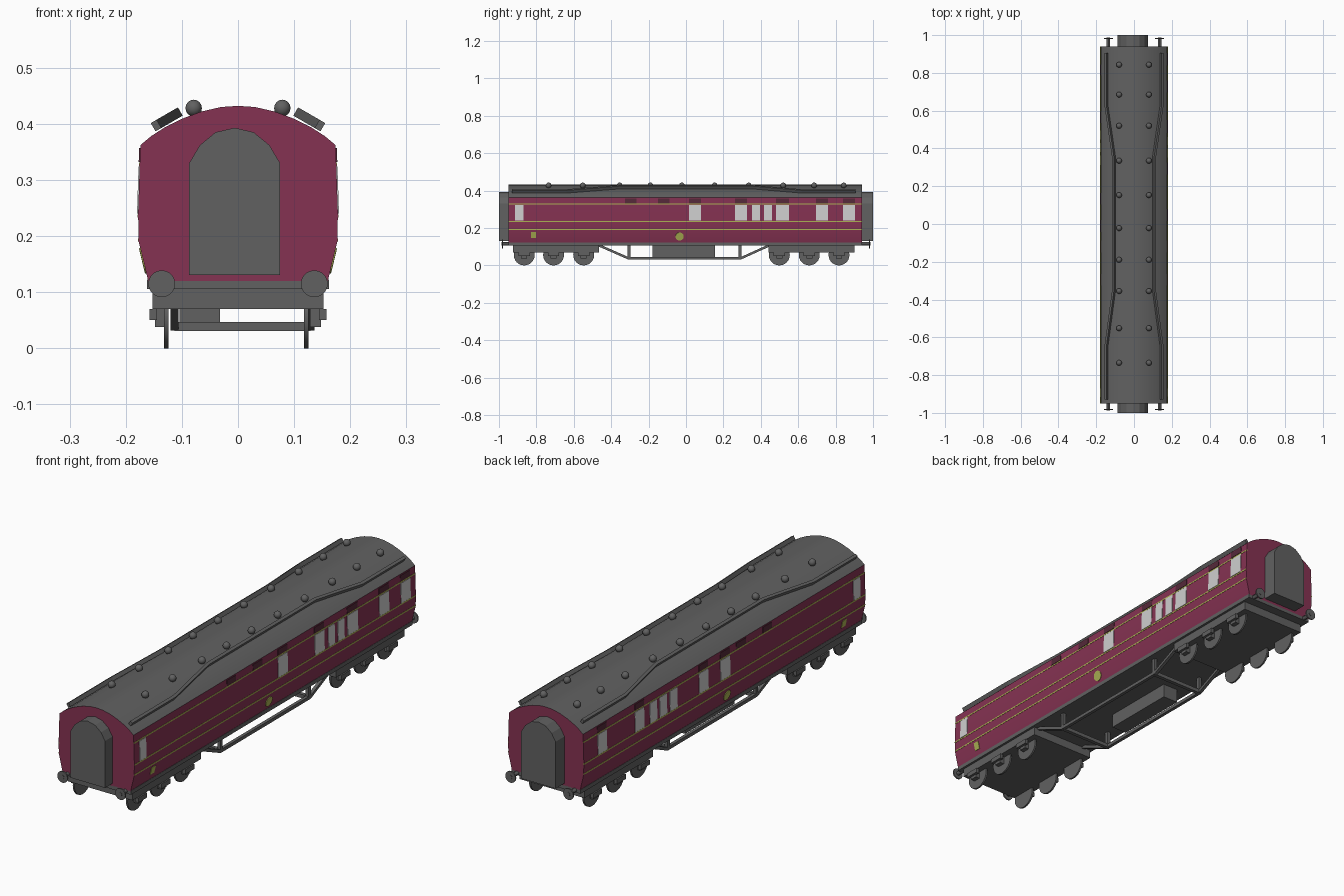
import bpy, bmesh, math
from mathutils import Vector, Matrix

if "Cube" in bpy.data.objects:
    bpy.data.objects.remove(bpy.data.objects["Cube"])


def material(name, r, g, b):
    m = bpy.data.materials.new(name)
    m.diffuse_color = (r, g, b, 1)
    m.use_nodes = True
    m.node_tree.nodes["Principled BSDF"].inputs["Base Color"].default_value = m.diffuse_color
    return m


MAROON = material("maroon", 0.235, 0.032, 0.085)
GREY = material("dark grey", 0.12, 0.12, 0.12)
GLASS = material("pale window", 0.62, 0.62, 0.62)
YELLOW = material("yellow lining", 0.42, 0.45, 0.09)
VENT = material("dark maroon", 0.09, 0.022, 0.04)


def finish(bm, name, *mats, smooth=False):
    bmesh.ops.recalc_face_normals(bm, faces=bm.faces)
    me = bpy.data.meshes.new(name)
    bm.to_mesh(me)
    bm.free()
    ob = bpy.data.objects.new(name, me)
    bpy.context.collection.objects.link(ob)
    for m in mats:
        me.materials.append(m)
    if smooth:
        bpy.ops.object.select_all(action='DESELECT')
        ob.select_set(True)
        bpy.context.view_layer.objects.active = ob
        bpy.ops.object.shade_smooth_by_angle(angle=math.radians(30))
    return ob


def add_box(bm, x0, x1, y0, y1, z0, z1):
    mat = Matrix.Translation(((x0 + x1) / 2, (y0 + y1) / 2, (z0 + z1) / 2)) @ \
        Matrix.Diagonal((x1 - x0, y1 - y0, z1 - z0, 1))
    bmesh.ops.create_cube(bm, size=1, matrix=mat)


def box(name, mat, *dims):
    bm = bmesh.new()
    add_box(bm, *dims)
    return finish(bm, name, mat)


def add_cyl(bm, axis, centre, r, length, seg):
    rot = Matrix.Rotation(math.pi / 2, 4, 'Y' if axis == 'X' else 'X')
    bmesh.ops.create_cone(bm, cap_ends=True, segments=seg, radius1=r, radius2=r,
                          depth=length, matrix=Matrix.Translation(centre) @ rot)


def prism(profile, y0, y1):
    """Extrude an XZ outline along y."""
    bm = bmesh.new()
    f = bm.faces.new([bm.verts.new((x, y0, z)) for x, z in profile])
    ext = bmesh.ops.extrude_face_region(bm, geom=[f])
    bmesh.ops.translate(bm, vec=(0, y1 - y0, 0),
                        verts=[v for v in ext["geom"] if isinstance(v, bmesh.types.BMVert)])
    return bm


def sweep(bm, path, side_dir, half_w, half_h):
    """Sweep a rectangular section along a path."""
    side = Vector(side_dir).normalized()
    up = side.cross(Vector((0, 1, 0))).normalized()
    rings = [[bm.verts.new(Vector(p) + side * a * half_w + up * b * half_h)
              for a, b in ((1, 1), (1, -1), (-1, -1), (-1, 1))] for p in path]
    for a, b in zip(rings, rings[1:]):
        for i in range(4):
            j = (i + 1) % 4
            bm.faces.new((a[i], a[j], b[j], b[i]))
    bm.faces.new(rings[0])
    bm.faces.new(rings[-1][::-1])


# body shell: sides and ends maroon, roof grey
Y0, Y1 = -0.95, 0.94
SIDE = [(0.160, 0.12), (0.177, 0.19), (0.178, 0.24), (0.174, 0.362)]
ROOF = [(0.155, 0.378), (0.13, 0.394), (0.10, 0.409), (0.065, 0.422), (0.03, 0.43)]
half = SIDE + ROOF
bm = prism(half + [(0, 0.432)] + [(-x, z) for x, z in reversed(half)], Y0, Y1)
bm.normal_update()
for f in bm.faces:
    on_end = abs(f.normal.y) > 0.5
    f.material_index = int(not on_end and f.calc_center_median().z > 0.363)
finish(bm, "coach_body", MAROON, GREY, smooth=True)


def side_x(z):
    for (xa, za), (xb, zb) in zip(SIDE, SIDE[1:]):
        if z <= zb:
            return xa + (xb - xa) * (z - za) / (zb - za)
    return SIDE[-1][0]


def plates(name, mat, s, spans, z0, z1, t=0.002):
    """Thin plates lying on the body side s, one per y span."""
    bm = bmesh.new()
    for y0, y1 in spans:
        vs = [bm.verts.new((s * (side_x(z) + d), y, z))
              for z in (z0, z1) for y in (y0, y1) for d in (-0.003, t)]
        bmesh.ops.convex_hull(bm, input=vs)
    return finish(bm, name, mat)


# windows, roof-line vents, lining and crests for each side
right = [(-0.914, -0.87), (0.016, 0.08), (0.262, 0.326), (0.353, 0.396),
         (0.417, 0.46), (0.481, 0.551), (0.695, 0.76), (0.84, 0.904)]
left = [(-0.916, -0.87), (-0.043, 0.022), (0.104, 0.165), (0.312, 0.362),
        (0.382, 0.43), (0.448, 0.496), (0.534, 0.595), (0.785, 0.845)]
for s, label, wins in ((1, "right", right), (-1, "left", left)):
    plates(label + "_windows", GLASS, s, wins, 0.24, 0.324)
    wide = [w for w in wins if w[1] - w[0] > 0.055]
    plates(label + "_vents", VENT, s, wide + [(-0.325, -0.265), (-0.15, -0.088)], 0.332, 0.357)
    for i, z in enumerate((0.193, 0.236, 0.328)):
        plates(f"{label}_lining_{i}", YELLOW, s, [(Y0, Y1)], z - 0.0028, z + 0.0028, 0.001)
    plates(label + "_number_plate", YELLOW, s, [(-0.83, -0.802)], 0.146, 0.179)
    bm = bmesh.new()
    add_cyl(bm, 'X', (0, 0, 0), 0.022, 0.005, 20)
    tilt = math.atan2(0.017, 0.07)
    bmesh.ops.transform(bm, verts=bm.verts, matrix=Matrix.Translation(
        (s * side_x(0.155), -0.034, 0.155)) @ Matrix.Rotation(s * tilt, 4, 'Y'))
    finish(bm, label + "_round_crest", YELLOW)

    # rain strip bowing inward along the roof
    bm = bmesh.new()
    pts = [(0.146, -0.93, 0.397), (0.146, -0.64, 0.397), (0.108, -0.36, 0.419),
           (0.108, 0.36, 0.419), (0.146, 0.62, 0.397), (0.146, 0.905, 0.397)]
    sweep(bm, [(s * x, y, z) for x, y, z in pts], (s * 0.87, 0, -0.5), 0.006, 0.0085)
    finish(bm, label + "_rain_strip", GREY)

    # roof ventilator domes
    bm = bmesh.new()
    for y in (-0.735, -0.552, -0.355, -0.19, -0.022, 0.153, 0.335, 0.52, 0.685, 0.843):
        bmesh.ops.create_uvsphere(bm, u_segments=14, v_segments=8, radius=0.015,
                                  matrix=Matrix.Translation((s * 0.079, y, 0.428)))
    finish(bm, label + "_roof_domes", GREY, smooth=True)

# gangway connections at both ends
arch = [(-0.087, 0.131), (-0.087, 0.33), (-0.068, 0.362), (-0.04, 0.385), (-0.006, 0.393),
        (0.028, 0.385), (0.056, 0.362), (0.075, 0.33), (0.075, 0.131)]
finish(prism(arch, -1.0, Y0 + 0.01), "front_gangway", GREY)
finish(prism(arch, Y1 - 0.01, 1.0), "rear_gangway", GREY)

# underframe slab and buffers
box("underframe", GREY, -0.162, 0.162, Y0, Y1, 0.106, 0.123)
for d, end, name in ((-1, Y0, "front"), (1, Y1, "rear")):
    bm = bmesh.new()
    for x in (-0.136, 0.136):
        ye = d * 0.982
        add_cyl(bm, 'Y', (x, (ye + end) / 2, 0.115), 0.009, abs(ye - end) + 0.01, 12)
        add_cyl(bm, 'Y', (x, ye, 0.115), 0.024, 0.006, 20)
    finish(bm, name + "_buffers", GREY, smooth=True)

# six-wheeled bogies with axle boxes and springs
for name, y0, y1, axles in (("front", -0.925, -0.465, (-0.865, -0.708, -0.547)),
                            ("rear", 0.44, 0.9, (0.499, 0.659, 0.818))):
    box(name + "_bogie_frame", GREY, -0.152, 0.152, y0, y1, 0.07, 0.108)
    wheels, boxes = bmesh.new(), bmesh.new()
    for y in axles:
        for s in (-1, 1):
            add_cyl(wheels, 'X', (s * 0.125 - 0.003, y, 0.056), 0.056, 0.008, 24)
            xs = sorted((s * 0.128, s * 0.148))
            add_box(boxes, *xs, y - 0.016, y + 0.016, 0.038, 0.072)
            xs = sorted((s * 0.144, s * 0.158))
            add_box(boxes, *xs, y - 0.03, y + 0.03, 0.05, 0.07)
    finish(wheels, name + "_wheels", GREY, smooth=True)
    finish(boxes, name + "_axle_boxes", GREY)

# truss rods, queen posts and cross bars
for x, name in ((-0.113, "left"), (0.129, "right")):
    bm = bmesh.new()
    sweep(bm, [(x, -0.465, 0.107), (x, -0.31, 0.039), (x, 0.295, 0.039), (x, 0.445, 0.107)],
          (1, 0, 0), 0.007, 0.007)
    for y in (-0.305, 0.288):
        add_box(bm, x - 0.007, x + 0.007, y - 0.008, y + 0.008, 0.035, 0.11)
    finish(bm, name + "_truss", GREY)
for y, name in ((-0.305, "front"), (0.288, "rear")):
    box(name + "_truss_cross_bar", GREY, -0.113, 0.129, y - 0.008, y + 0.008, 0.031, 0.047)

# battery box
box("battery_box", GREY, -0.104, -0.032, -0.178, 0.155, 0.046, 0.11)
